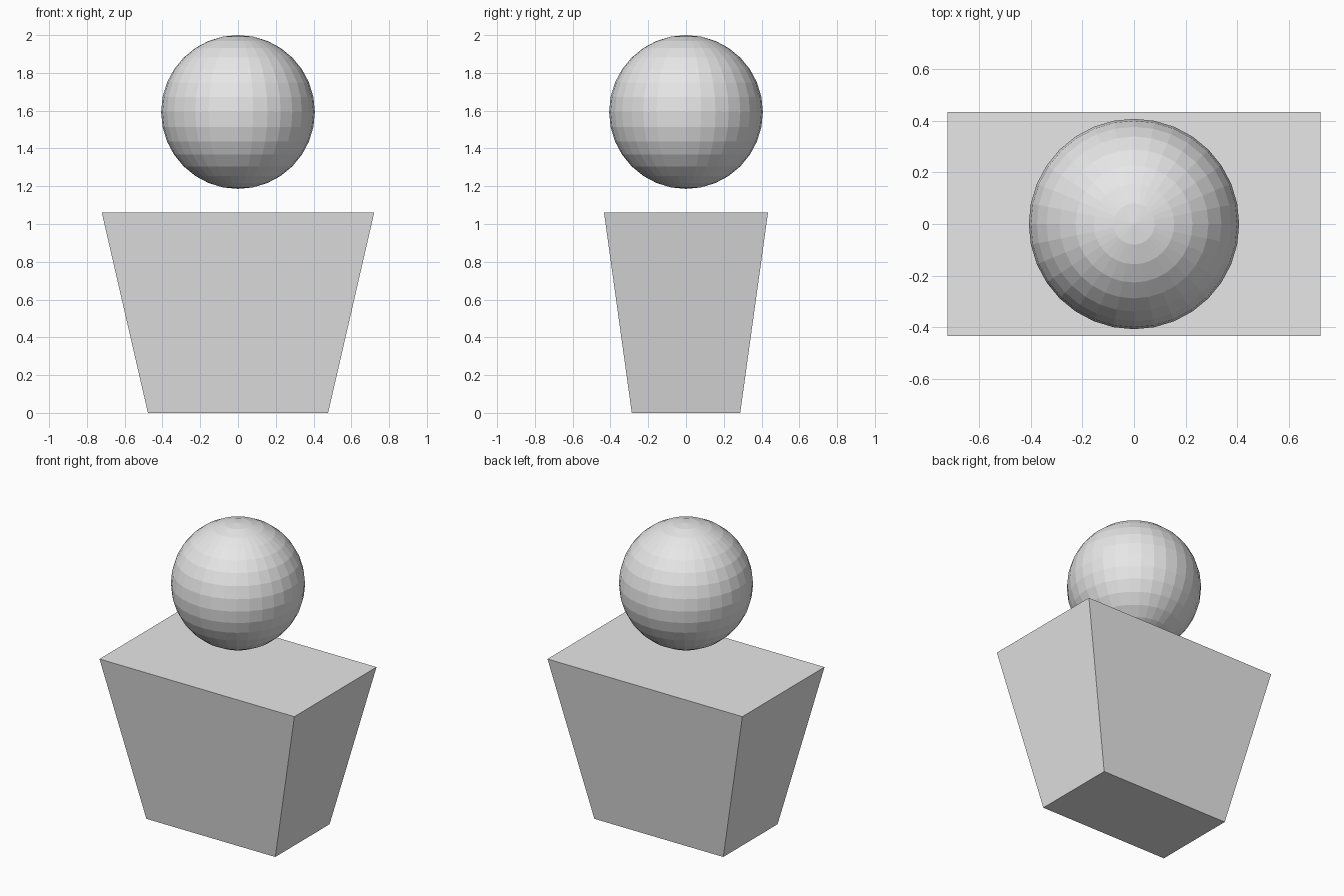
import bpy
import bmesh

cube = bpy.data.objects.get("Cube")
if cube:
    bpy.data.objects.remove(cube, do_unlink=True)

# One plain grey for the whole model
grey = bpy.data.materials.new("light grey")
grey.use_nodes = True
colour = (0.8, 0.8, 0.8, 1.0)
grey.diffuse_color = colour
grey.node_tree.nodes["Principled BSDF"].inputs["Base Color"].default_value = colour


def add_object(name, bm):
    mesh = bpy.data.meshes.new(name)
    bm.to_mesh(mesh)
    bm.free()
    mesh.materials.append(grey)
    obj = bpy.data.objects.new(name, mesh)
    bpy.context.collection.objects.link(obj)
    return obj


# Torso: a box that widens from waist to shoulders
HEIGHT = 1.06
WAIST = (0.477, 0.287)
SHOULDERS = (0.721, 0.434)
bm = bmesh.new()
bmesh.ops.create_cube(bm, size=2)
for v in bm.verts:
    upper = v.co.z > 0
    half_x, half_y = SHOULDERS if upper else WAIST
    v.co = (v.co.x * half_x, v.co.y * half_y, HEIGHT if upper else 0)
add_object("torso", bm)

# Head: a flat-faced sphere floating above the torso
RADIUS = 0.407
bm = bmesh.new()
bmesh.ops.create_uvsphere(bm, u_segments=32, v_segments=16, radius=RADIUS)
head = add_object("head", bm)
head.location.z = 2 - RADIUS
